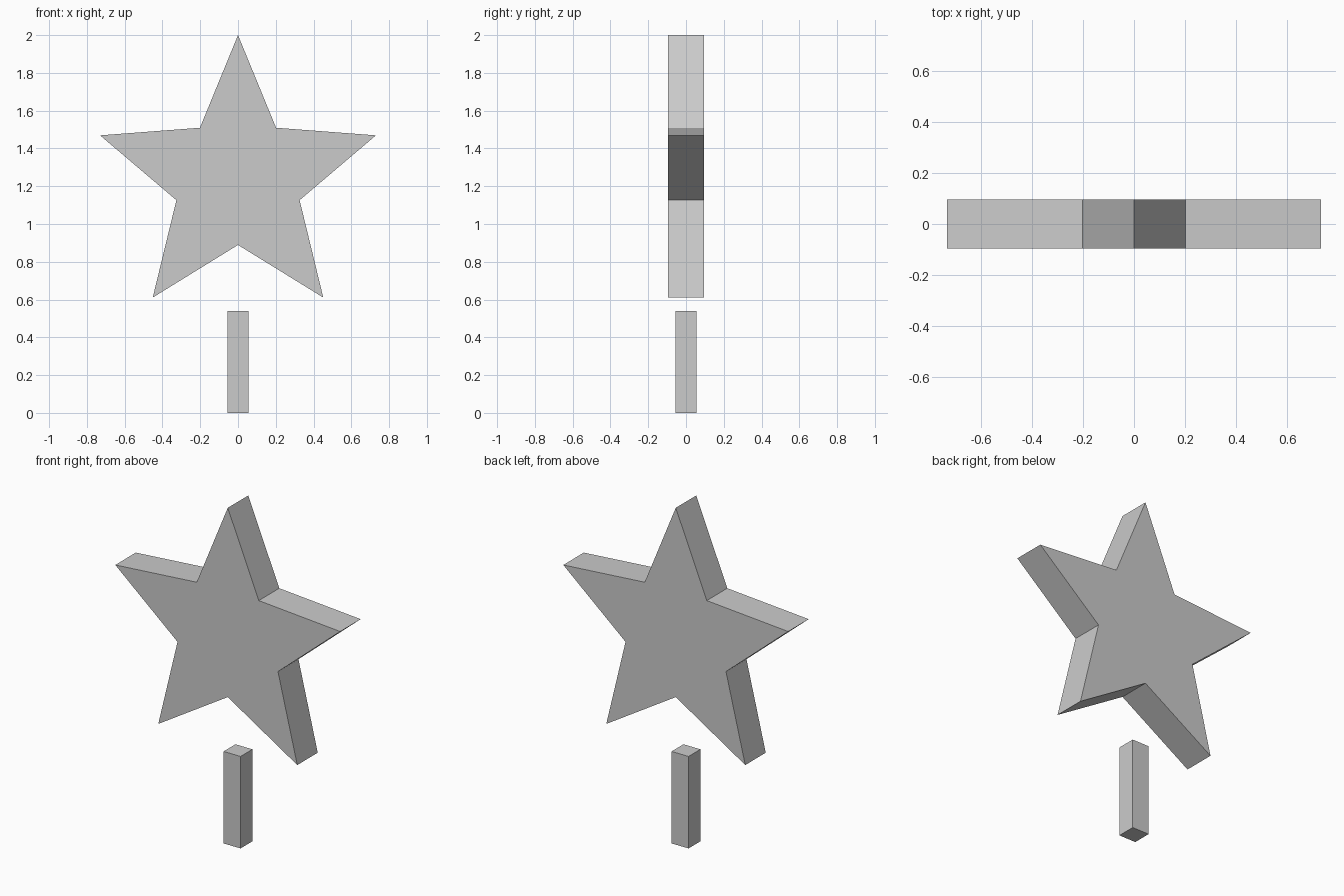
import bpy
import bmesh
from math import sin, cos, pi

default_cube = bpy.data.objects.get("Cube")
if default_cube:
    bpy.data.objects.remove(default_cube, do_unlink=True)

# Single plain material
grey = bpy.data.materials.new("plain_grey")
grey.use_nodes = True
colour = (0.6, 0.6, 0.6, 1.0)
grey.diffuse_color = colour
grey.node_tree.nodes["Principled BSDF"].inputs["Base Color"].default_value = colour


def add_prism(name, outline, depth):
    """Extrude an (x, z) outline along y, centred on y = 0."""
    bm = bmesh.new()
    face = bm.faces.new([bm.verts.new((x, -depth / 2, z)) for x, z in outline])
    extruded = bmesh.ops.extrude_face_region(bm, geom=[face], use_keep_orig=True)
    moved = [g for g in extruded["geom"] if isinstance(g, bmesh.types.BMVert)]
    bmesh.ops.translate(bm, verts=moved, vec=(0, depth, 0))
    bmesh.ops.recalc_face_normals(bm, faces=bm.faces)
    mesh = bpy.data.meshes.new(name)
    bm.to_mesh(mesh)
    bm.free()
    mesh.materials.append(grey)
    obj = bpy.data.objects.new(name, mesh)
    bpy.context.collection.objects.link(obj)
    return obj


# Five-pointed star
outer, inner = 0.768, 0.343
centre_z = 2 - outer
star_outline = []
for i in range(10):
    radius = inner if i % 2 else outer
    angle = i * pi / 5
    star_outline.append((radius * sin(angle), centre_z + radius * cos(angle)))
add_prism("star", star_outline, 0.19)

# Square post standing below the star
half, height = 0.055, 0.54
add_prism("post", [(-half, 0), (half, 0), (half, height), (-half, height)], 2 * half)
